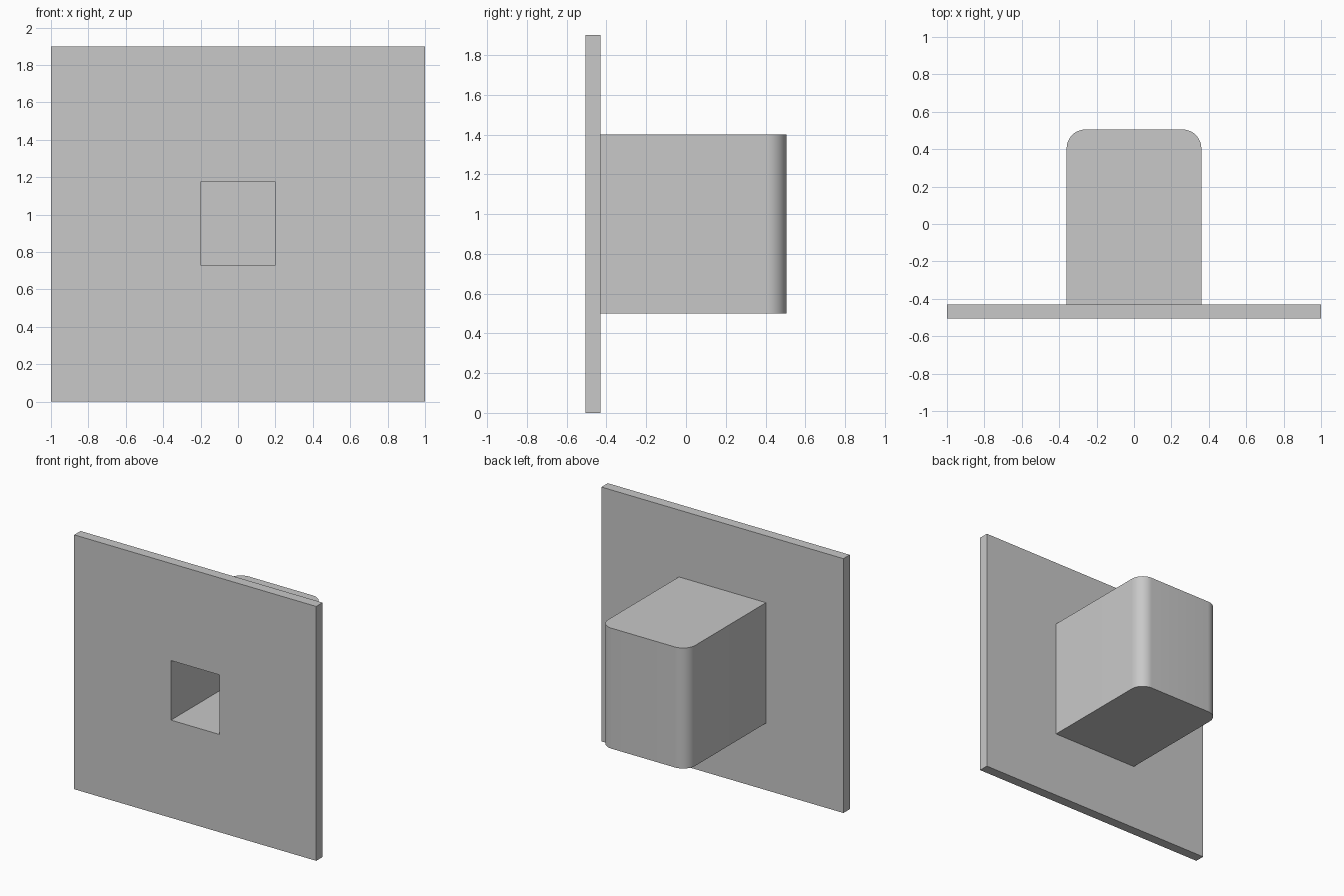
import bpy
import bmesh
from mathutils import Vector

if "Cube" in bpy.data.objects:
    bpy.data.objects.remove(bpy.data.objects["Cube"], do_unlink=True)

# Material
grey = bpy.data.materials.new("light_grey")
grey.use_nodes = True
colour = (0.58, 0.58, 0.58, 1)
grey.diffuse_color = colour
grey.node_tree.nodes["Principled BSDF"].inputs["Base Color"].default_value = colour


def box(name, low, high, round_back=0):
    """Box between two corners, optionally with rounded upright back edges."""
    low, high = Vector(low), Vector(high)
    bm = bmesh.new()
    bmesh.ops.create_cube(bm, size=1)
    for v in bm.verts:
        v.co = [(l + h) / 2 + c * (h - l) for l, h, c in zip(low, high, v.co)]
    if round_back:
        edges = [e for e in bm.edges
                 if all(abs(v.co.y - high.y) < 1e-4 for v in e.verts)
                 and abs(e.verts[0].co.z - e.verts[1].co.z) > 1e-4]
        bmesh.ops.bevel(bm, geom=edges, offset=round_back, segments=12,
                        profile=0.5, affect='EDGES')
    mesh = bpy.data.meshes.new(name)
    bm.to_mesh(mesh)
    bm.free()
    mesh.materials.append(grey)
    obj = bpy.data.objects.new(name, mesh)
    bpy.context.collection.objects.link(obj)
    return obj


def combine(target, tool, operation):
    """Apply a boolean and discard the tool object."""
    mod = target.modifiers.new(operation.lower(), 'BOOLEAN')
    mod.operation = operation
    mod.solver = 'EXACT'
    mod.object = tool
    bpy.context.view_layer.objects.active = target
    bpy.ops.object.modifier_apply(modifier=mod.name)
    bpy.data.objects.remove(tool, do_unlink=True)


# Upright plate with the rounded housing behind it
plate = box("plate_with_housing", (-1, -0.505, 0), (1, -0.43, 1.9))
housing = box("housing", (-0.36, -0.46, 0.5), (0.36, 0.505, 1.4), round_back=0.1)
combine(plate, housing, 'UNION')

# Blind rectangular socket opening through the front
socket = box("socket_cutter", (-0.2, -0.6, 0.73), (0.2, 0.345, 1.175))
combine(plate, socket, 'DIFFERENCE')

# Smooth rounded corners, sharp elsewhere
bpy.ops.object.select_all(action='DESELECT')
plate.select_set(True)
bpy.context.view_layer.objects.active = plate
bpy.ops.object.shade_smooth_by_angle()
